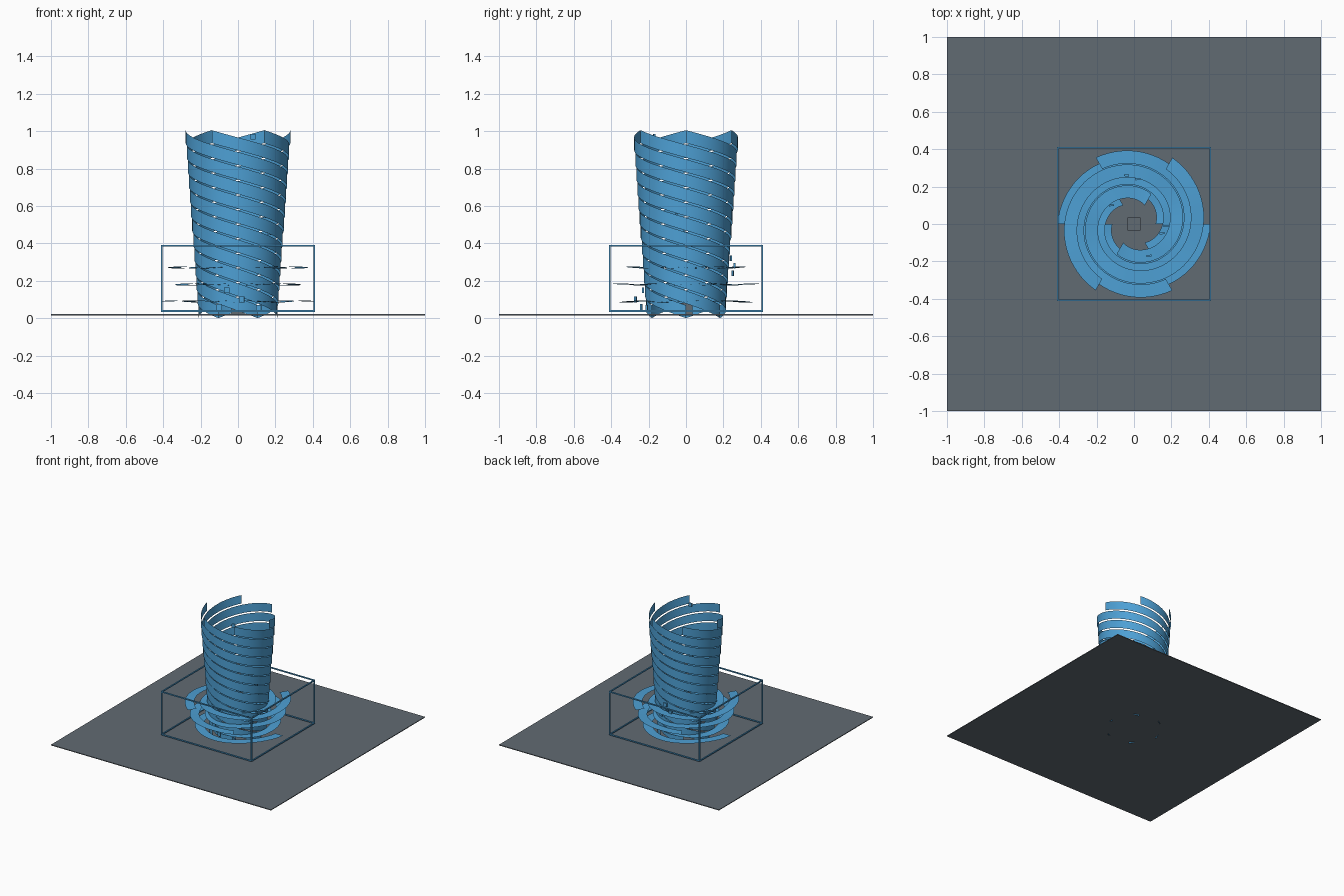
import bpy, bmesh, math, random
from mathutils import Matrix, Vector

cube = bpy.data.objects.get("Cube")
if cube:
    bpy.data.objects.remove(cube, do_unlink=True)


def material(name, rgb):
    m = bpy.data.materials.new(name)
    m.use_nodes = True
    m.diffuse_color = (*rgb, 1)
    m.node_tree.nodes["Principled BSDF"].inputs["Base Color"].default_value = (*rgb, 1)
    return m


BLUE = material("wind_blue", (0.075, 0.35, 0.66))
GREY = material("ground_grey", (0.12, 0.145, 0.17))


def finish(name, bm, mat, smooth=False):
    mesh = bpy.data.meshes.new(name)
    bm.to_mesh(mesh)
    bm.free()
    mesh.materials.append(mat)
    for p in mesh.polygons:
        p.use_smooth = smooth
    obj = bpy.data.objects.new(name, mesh)
    bpy.context.collection.objects.link(obj)
    return obj


def add_box(bm, center, size, turn=0.0):
    m = (Matrix.Translation(Vector(center)) @ Matrix.Rotation(turn, 4, "Z")
         @ Matrix.Diagonal((*size, 1)))
    bmesh.ops.create_cube(bm, size=1, matrix=m)


def ribbon(name, edge_pair, steps):
    """Sweep a strip; edge_pair(t) gives both rim points for t from 0 to 1."""
    bm = bmesh.new()
    last = None
    for i in range(steps + 1):
        pair = [bm.verts.new(p) for p in edge_pair(i / steps)]
        if last:
            bm.faces.new((last[0], pair[0], pair[1], last[1]))
        last = pair
    return finish(name, bm, BLUE, True)


def polar(r, a, z):
    return (r * math.cos(a), r * math.sin(a), z)


# Ground sheet and the small block at its centre
bm = bmesh.new()
add_box(bm, (0, 0, 0.018), (2, 2, 0.006))
finish("ground", bm, GREY)
bm = bmesh.new()
add_box(bm, (0, 0, 0.048), (0.07, 0.07, 0.065))
finish("centre_block", bm, GREY)

# Funnel: six upright strips winding clockwise up a widening cone
HEIGHT, TOP, TURNS = 0.069, 1.005, 2
for k in range(6):
    start = k * math.pi / 3

    def funnel_edges(t, start=start):
        a = start - t * TURNS * math.tau
        r = 0.21 + 0.07 * t
        z = t * (TOP - HEIGHT)
        return polar(r, a, z), polar(r, a, z + HEIGHT)

    ribbon(f"funnel_strip_{k + 1}", funnel_edges, 128)

# Swirl: three flat layers, each with two arms spiralling inward
for layer, (z, angle) in enumerate(((0.09, 0), (0.18, 120), (0.27, 60))):
    for arm in range(2):
        start = math.radians(angle) + arm * math.pi

        def swirl_edges(t, start=start, z=z):
            a = start - t * math.tau
            r = 0.41 - 0.225 * t
            h = z + 0.005 * math.sin(3 * t * math.tau)
            return polar(r - 0.07, a, h), polar(r, a, h)

        ribbon(f"swirl_layer_{layer + 1}_arm_{arm + 1}", swirl_edges, 72)

# Box frame from twelve thin bars
HALF, LOW, HIGH, BAR = 0.408, 0.038, 0.388, 0.009
bm = bmesh.new()
for s in (-HALF, HALF):
    for z in (LOW, HIGH):
        add_box(bm, (0, s, z), (2 * HALF + BAR, BAR, BAR))
        add_box(bm, (s, 0, z), (BAR, 2 * HALF + BAR, BAR))
    for y in (-HALF, HALF):
        add_box(bm, (s, y, (LOW + HIGH) / 2), (BAR, BAR, HIGH - LOW))
finish("box_frame", bm, BLUE)

# Small debris chips carried around the funnel
random.seed(4)
bm = bmesh.new()
chips = [(-0.10, -0.24, 0.06), (0.02, -0.27, 0.10), (-0.06, -0.23, 0.15),
         (0.11, -0.21, 0.055), (0.05, 0.25, 0.24), (-0.04, 0.26, 0.28),
         (0.02, 0.24, 0.32), (0.08, -0.17, 0.97), (0.15, -0.05, 0.55),
         (0.17, -0.01, 0.46), (-0.12, 0.1, 0.72)]
for c in chips:
    add_box(bm, c, (0.028, 0.01, 0.03), random.uniform(-0.2, 0.2))
finish("debris_chips", bm, BLUE)
